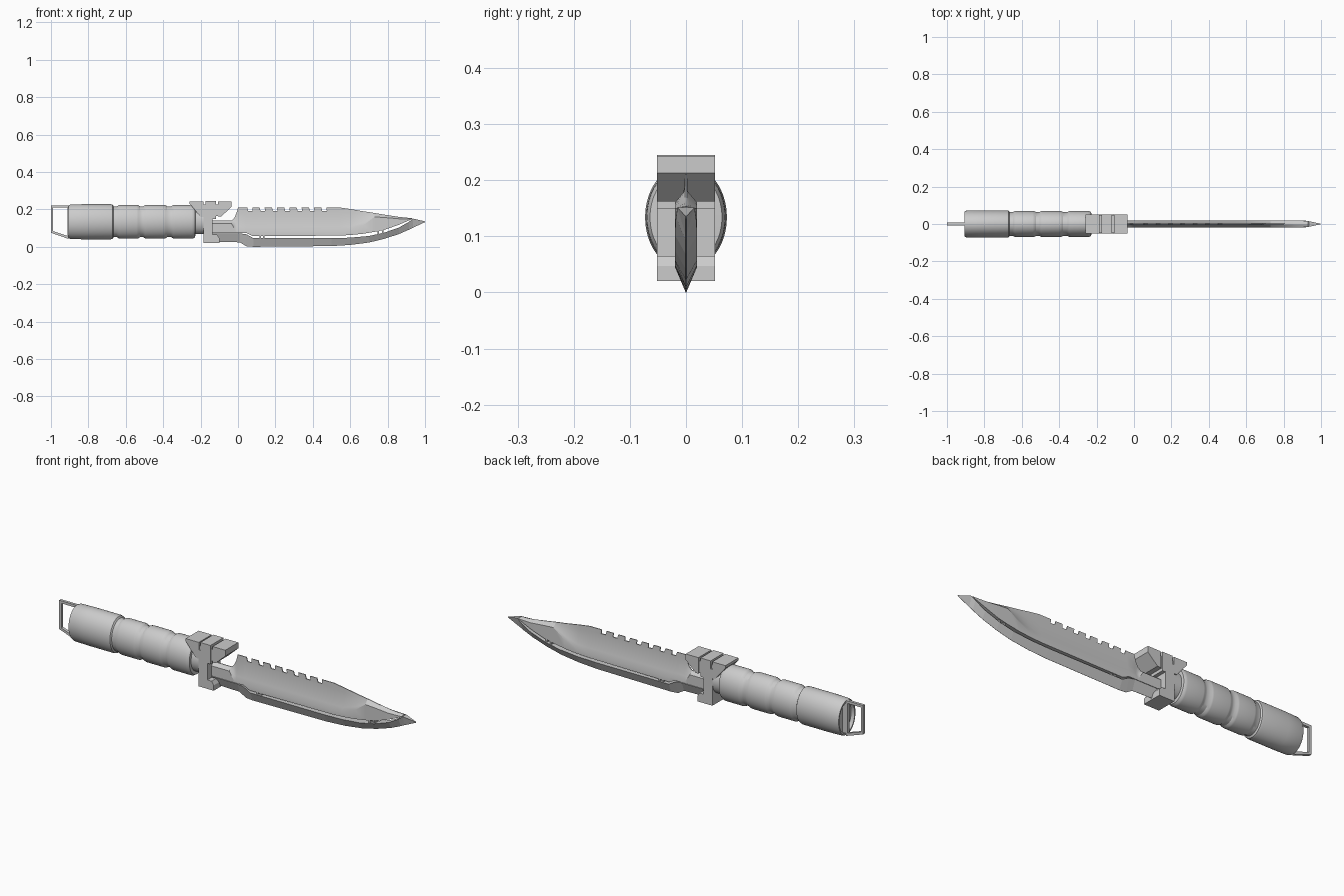
import bpy, bmesh, math

if "Cube" in bpy.data.objects:
    bpy.data.objects.remove(bpy.data.objects["Cube"])

def make(name, verts, faces, smooth=None):
    me = bpy.data.meshes.new(name)
    me.from_pydata(verts, [], faces)
    bm = bmesh.new()
    bm.from_mesh(me)
    bmesh.ops.recalc_face_normals(bm, faces=bm.faces)
    bm.to_mesh(me)
    bm.free()
    ob = bpy.data.objects.new(name, me)
    bpy.context.collection.objects.link(ob)
    if smooth:
        bpy.ops.object.select_all(action='DESELECT')
        ob.select_set(True)
        bpy.context.view_layer.objects.active = ob
        bpy.ops.object.shade_smooth_by_angle(angle=math.radians(smooth))
    return ob

def loft(name, rings, smooth=None):
    n = len(rings[0])
    verts = [p for r in rings for p in r]
    faces = [(i*n+j, i*n+(j+1) % n, (i+1)*n+(j+1) % n, (i+1)*n+j)
             for i in range(len(rings)-1) for j in range(n)]
    faces += [tuple(range(n)), tuple(range(len(verts)-n, len(verts)))]
    return make(name, verts, faces, smooth)

def prism(name, pts, y):
    """Extrude an x-z outline across the thickness."""
    return loft(name, [[(x, s*y, z) for x, z in pts] for s in (-1, 1)])

def box(name, x0, x1, y, z0, z1):
    return prism(name, [(x0, z0), (x1, z0), (x1, z1), (x0, z1)], y)

# upper blade: x, low z, grind z, spine z, half thickness, hollow power
upper = [(-.14, .074, .125, .14, .02, 1), (-.035, .074, .125, .14, .02, 1),
         (-.02, .074, .10, .155, .02, 1.5), (-.008, .074, .085, .18, .02, 2),
         (0, .074, .082, .211, .02, 2), (.045, .074, .082, .211, .02, 2),
         (.08, .057, .08, .211, .02, 2), (.54, .060, .08, .211, .02, 2),
         (.60, .063, .084, .202, .02, 2), (.67, .07, .115, .190, .02, 1.6),
         (.73, .08, .160, .181, .02, 1), (.79, .093, .156, .171, .02, 1),
         (.86, .118, .150, .160, .02, 1), (.93, .148, .150, .153, .016, 1)]
rings = []
for x, lo, g, top, w, p in upper:
    side = [(w, lo)]
    for i in range(6):
        f = i/5
        side.append((w*(.1+.9*(1-f)**p), g+(top-g)*f))
    rings.append([(x, y, z) for y, z in side] + [(x, -y, z) for y, z in reversed(side)])
blade = loft("upper_blade", rings, 25)

# saw teeth notches in the spine
verts, faces = [], []
for k in range(7):
    x = .055 + .066*k
    o = len(verts)
    for y in (-.04, .04):
        verts += [(x+dx, y, z) for dx, z in ((0, .191), (.024, .191), (.018, .23), (-.012, .23))]
    faces += [tuple(o+i for i in f) for f in ((0, 1, 2, 3), (7, 6, 5, 4), (0, 4, 5, 1),
                                              (1, 5, 6, 2), (2, 6, 7, 3), (3, 7, 4, 0))]
cutter = make("tooth_cutter", verts, faces)
cutter.hide_render = True
cutter.hide_viewport = True
mod = blade.modifiers.new("teeth", 'BOOLEAN')
mod.operation = 'DIFFERENCE'
mod.solver = 'EXACT'
mod.object = cutter

# lower cutting edge: x, top z, edge z, half thickness
edge = [(-.14, .072, .028, .02), (.01, .072, .024, .02), (.045, .067, .003, .02),
        (.083, .046, 0, .02), (.5, .046, .004, .02), (.6, .049, .010, .02),
        (.7, .058, .023, .02), (.78, .075, .042, .02), (.86, .103, .068, .02),
        (.915, .134, .092, .018), (.935, .151, .102, .015), (1.0, .136, .132, .001)]
loft("cutting_edge", [[(x, w, t), (x, .0005, b), (x, -.0005, b), (x, -w, t)]
                      for x, t, b, w in edge])

# small bridges across the slit
for x, z in ((.115, .052), (.135, .052), (.745, .074), (.77, .08)):
    box("slit_bridge", x, x+.008, .015, z-.01, z+.012)

# guard
G = .052
prism("guard_column", [(-.185, .02), (-.10, .02), (-.10, .047), (-.112, .065),
                       (-.136, .065), (-.136, .205), (-.185, .205)], G)
prism("guard_left_wing", [(-.258, .243), (-.184, .243), (-.184, .16), (-.2, .16), (-.258, .23)], G)
prism("guard_right_wing", [(-.106, .243), (-.035, .243), (-.035, .213), (-.09, .162), (-.106, .162)], G)
prism("guard_centre", [(-.175, .245), (-.118, .245), (-.118, .15), (-.175, .15)], G)
box("guard_web", -.19, -.10, .047, .165, .225)

# handle: oval lathe with grip rings, given as x and scale
A, B, CZ, N = .073, .094, .134, 40
def oval(x, s):
    return [(x, A*s*math.cos(2*math.pi*i/N), CZ+B*s*math.sin(2*math.pi*i/N)) for i in range(N)]
prof = [(-.885, .84), (-.905, .84), (-.905, .93), (-.895, .98), (-.82, 1.0), (-.68, 1.0), (-.67, .97)]
for a, b in ((-.64, -.53), (-.50, -.385), (-.35, -.235)):
    prof += [(a-.012, .88), (a-.006, .88), (a+.004, .95), (a+.012, .965),
             (b-.012, .965), (b-.004, .95), (b+.006, .88)]
prof += [(-.228, .7), (-.175, .7)]
prof[7] = (-.665, .88)
loft("handle", [oval(x, s) for x, s in prof], 30)

# pommel cap details
box("pommel_bar", -.912, -.88, .008, .055, .213)

# lanyard loop
outer = [(-.905, .222), (-1.0, .222), (-1.0, .075), (-.905, .042)]
inner = [(-.905, .209), (-.988, .209), (-.988, .084), (-.905, .056)]
prism("lanyard_loop", outer + inner[::-1], .007)
